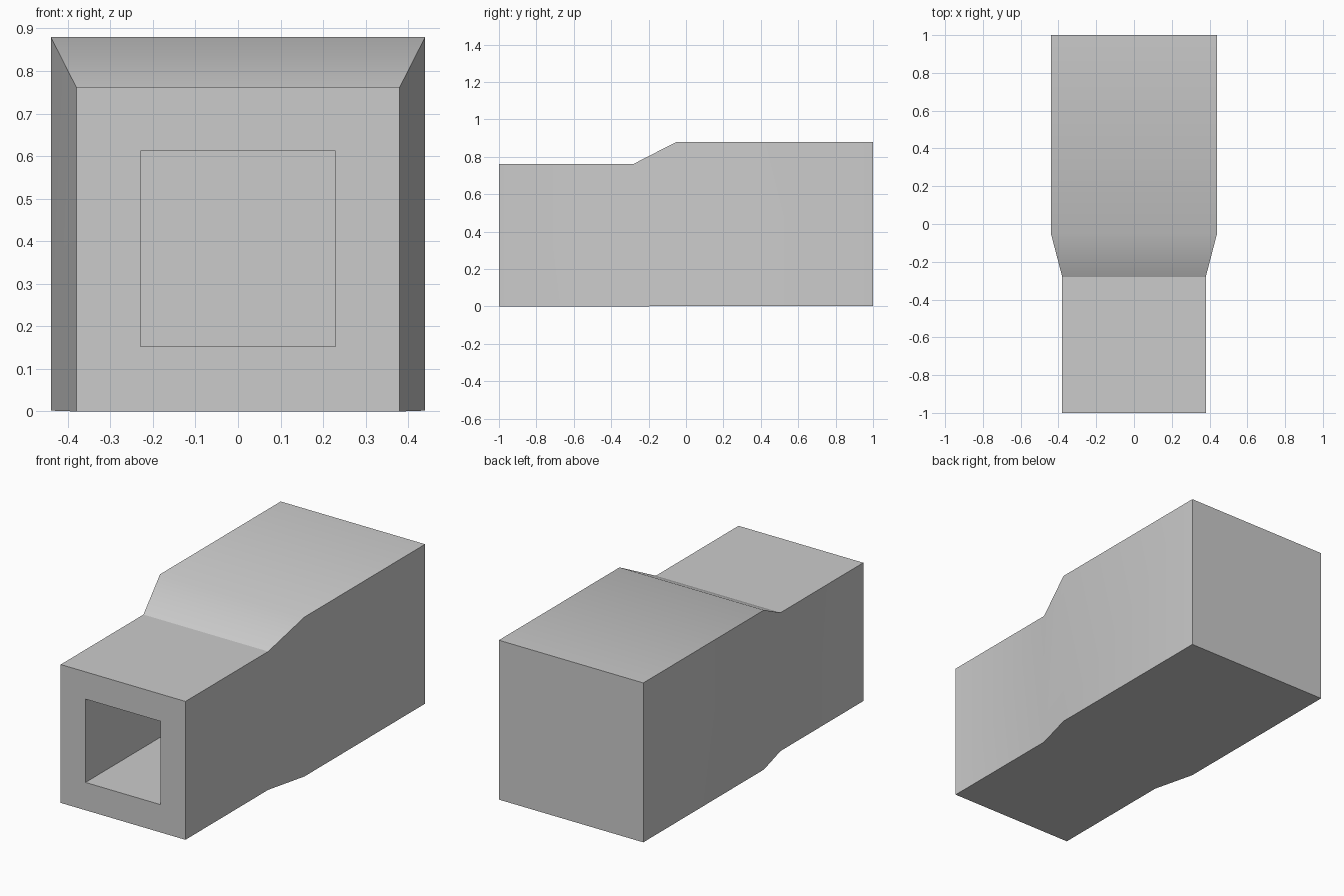
import bpy, bmesh, math

if "Cube" in bpy.data.objects:
    bpy.data.objects.remove(bpy.data.objects["Cube"])

# Sections along y: (y, half width, bottom, top)
sections = [
    (-1.00, 0.38, 0.0, 0.762),
    (-0.28, 0.38, 0.0, 0.762),
    (-0.05, 0.44, 0.002, 0.88),
    (1.00, 0.44, 0.002, 0.88),
]
# Square bore from the front, with its closed end inside
bore = [(-1.00, 0.229, 0.153, 0.612), (-0.28, 0.229, 0.153, 0.612)]

bm = bmesh.new()


def ring(y, w, lo, hi):
    return [bm.verts.new((x, y, z)) for x, z in ((-w, lo), (w, lo), (w, hi), (-w, hi))]


def bridge(a, b):
    for i in range(4):
        j = (i + 1) % 4
        bm.faces.new((a[i], a[j], b[j], b[i]))


# Outer shell and bore are one continuous chain of square rings
outer = [ring(*s) for s in sections]
inner = [ring(*s) for s in bore]
chain = inner[::-1] + outer
for a, b in zip(chain, chain[1:]):
    bridge(a, b)
bm.faces.new(chain[0][::-1])
bm.faces.new(chain[-1])
bmesh.ops.recalc_face_normals(bm, faces=bm.faces)

# Smooth flare, sharp corners and a crease at the foot of the top slope
for f in bm.faces:
    f.smooth = True
for e in bm.edges:
    e.smooth = e.calc_face_angle(0) < math.radians(30)
bm.edges.get((outer[1][2], outer[1][3])).smooth = False

mesh = bpy.data.meshes.new("square_socket")
bm.to_mesh(mesh)
bm.free()
obj = bpy.data.objects.new("square_socket", mesh)
bpy.context.collection.objects.link(obj)
